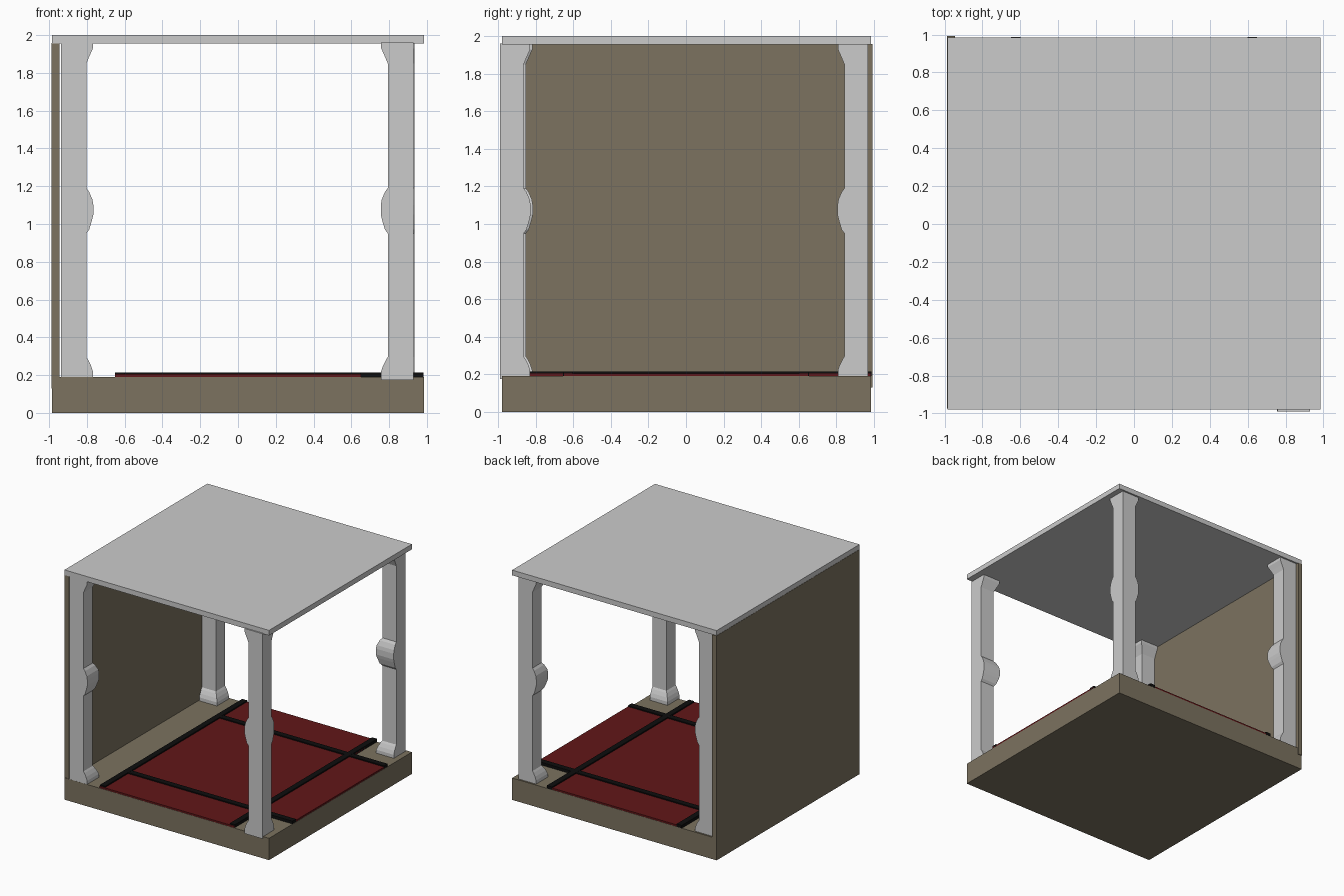
import bpy, bmesh

if "Cube" in bpy.data.objects:
    bpy.data.objects.remove(bpy.data.objects["Cube"])


def material(name, rgb):
    m = bpy.data.materials.new(name)
    m.diffuse_color = (*rgb, 1)
    m.use_nodes = True
    m.node_tree.nodes["Principled BSDF"].inputs["Base Color"].default_value = m.diffuse_color
    return m


BROWN = material("brown", (0.20, 0.17, 0.115))
RED = material("red", (0.12, 0.008, 0.009))
BLACK = material("black", (0.004, 0.004, 0.004))


def finish(name, bm, mat=None):
    bmesh.ops.recalc_face_normals(bm, faces=bm.faces)
    me = bpy.data.meshes.new(name)
    bm.to_mesh(me)
    bm.free()
    ob = bpy.data.objects.new(name, me)
    bpy.context.collection.objects.link(ob)
    if mat:
        me.materials.append(mat)
    return ob


def box(name, x, y, z, mat=None):
    bm = bmesh.new()
    bmesh.ops.create_cube(bm, size=1)
    for v in bm.verts:
        v.co = [r[0] + (c + 0.5) * (r[1] - r[0]) for c, r in zip(v.co, (x, y, z))]
    return finish(name, bm, mat)


# Base slab, roof slab and the closed side wall
box("base", (-0.985, 0.985), (-0.98, 0.985), (0, 0.19), BROWN)
box("roof", (-0.985, 0.985), (-0.98, 0.985), (1.955, 2))
box("side_wall", (-0.987, -0.945), (-0.975, 0.992), (0.13, 1.957), BROWN)

# Cross-shaped red carpet, open towards the right edge
outline = [(-0.65, -0.978), (0.65, -0.978), (0.65, -0.65), (0.983, -0.65),
           (0.983, 0.65), (0.65, 0.65), (0.65, 0.983), (-0.65, 0.983)]
bm = bmesh.new()
face = bm.faces.new([bm.verts.new((x, y, 0.185)) for x, y in outline])
top = bmesh.ops.extrude_face_region(bm, geom=[face])["geom"]
for v in top:
    if isinstance(v, bmesh.types.BMVert):
        v.co.z = 0.205
finish("carpet", bm, RED)

# Black carpet stripes
for s, side in ((-1, "left"), (1, "right")):
    c = 0.625 * s
    box(f"long_stripe_{side}", (c - 0.025, c + 0.025), (-0.97, 0.987), (0.19, 0.215), BLACK)
for s, side in ((-1, "front"), (1, "back")):
    c = 0.63 * s
    box(f"cross_stripe_{side}", (-0.65, 0.983), (c - 0.025, c + 0.025), (0.19, 0.214), BLACK)

# Pillar profile: height and how far the two inner sides bulge
PROFILE = [(0.175, 0.035), (0.22, 0.035), (0.25, 0.025), (0.28, 0.01), (0.295, 0.0),
           (0.95, 0.0), (0.97, 0.015), (1.02, 0.03), (1.05, 0.037), (1.10, 0.037),
           (1.13, 0.032), (1.17, 0.015), (1.19, 0.0),
           (1.85, 0.0), (1.89, 0.017), (1.93, 0.035), (1.96, 0.035)]


def pillar(name, x_out, y_out):
    sx, sy = (1 if x_out < 0 else -1), (1 if y_out < 0 else -1)
    bm = bmesh.new()
    rings = []
    for z, b in PROFILE:
        x_in, y_in = x_out + sx * (0.135 + b), y_out + sy * (0.127 + b)
        rings.append([bm.verts.new(p) for p in ((x_out, y_out, z), (x_in, y_out, z),
                                                (x_in, y_in, z), (x_out, y_in, z))])
    for lo, hi in zip(rings, rings[1:]):
        for i in range(4):
            j = (i + 1) % 4
            bm.faces.new((lo[i], lo[j], hi[j], hi[i]))
    bm.faces.new(rings[0])
    bm.faces.new(rings[-1])
    return finish(name, bm)


# Four corner pillars
pillar("pillar_front_left", -0.938, -0.979)
pillar("pillar_front_right", 0.928, -0.991)
pillar("pillar_back_left", -0.938, 0.97)
pillar("pillar_back_right", 0.935, 0.97)
